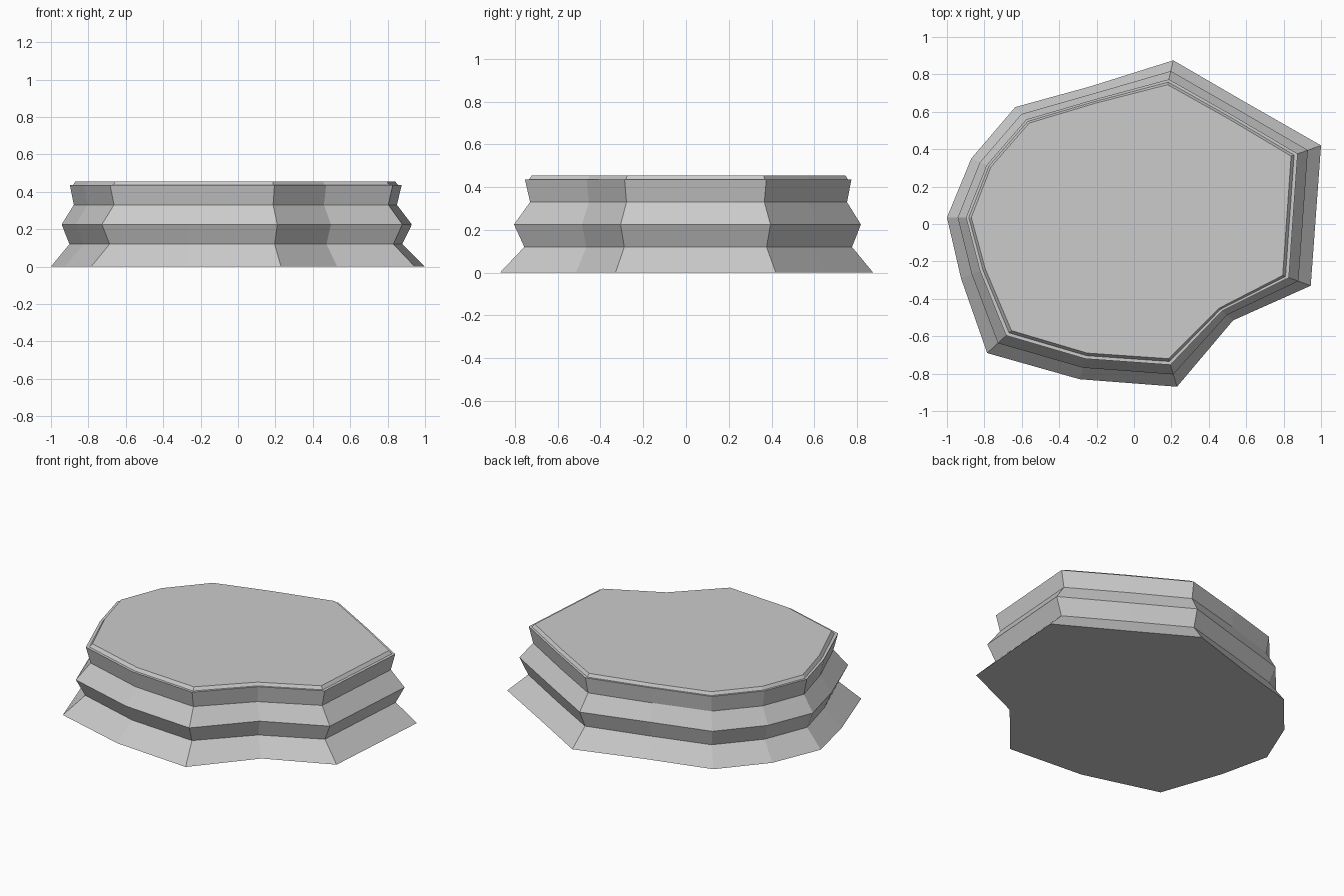
import bpy, bmesh

if "Cube" in bpy.data.objects:
    bpy.data.objects.remove(bpy.data.objects["Cube"])

# Footprint at the ground and at the top cap (matching corners)
BASE = [(0.21, 0.875), (0.58, 0.66), (1.0, 0.42), (0.945, -0.33), (0.53, -0.515),
        (0.23, -0.87), (-0.29, -0.83), (-0.785, -0.69), (-0.925, -0.29),
        (-1.0, 0.035), (-0.87, 0.35), (-0.635, 0.625), (-0.235, 0.735)]
TOP = [(0.18, 0.745), (0.51, 0.56), (0.84, 0.363), (0.795, -0.275), (0.455, -0.45),
       (0.185, -0.72), (-0.25, -0.69), (-0.655, -0.57), (-0.795, -0.24),
       (-0.87, 0.035), (-0.765, 0.305), (-0.56, 0.54), (-0.21, 0.645)]

# Zigzag side profile: height, blend from ground footprint to top footprint
PROFILE = [(0.0, 0.0), (0.12, 0.76), (0.225, 0.44), (0.33, 0.94),
           (0.435, 0.78), (0.435, 0.90), (0.455, 1.0)]

grey = bpy.data.materials.new("light_grey_stone")
grey.diffuse_color = (0.6, 0.6, 0.6, 1)
grey.use_nodes = True
grey.node_tree.nodes["Principled BSDF"].inputs["Base Color"].default_value = grey.diffuse_color

bm = bmesh.new()
rings = []
for z, t in PROFILE:
    rings.append([bm.verts.new((a[0] + (b[0] - a[0]) * t, a[1] + (b[1] - a[1]) * t, z))
                  for a, b in zip(BASE, TOP)])

# Side walls, ledge and raised cap edge
n = len(BASE)
for lower, upper in zip(rings, rings[1:]):
    for i in range(n):
        j = (i + 1) % n
        bm.faces.new((lower[i], upper[i], upper[j], lower[j]))

# Closed underside and top
bm.faces.new(rings[0])
bm.faces.new(rings[-1])
bmesh.ops.recalc_face_normals(bm, faces=bm.faces)

mesh = bpy.data.meshes.new("rock_platform")
bm.to_mesh(mesh)
bm.free()
mesh.materials.append(grey)
platform = bpy.data.objects.new("rock_platform", mesh)
bpy.context.collection.objects.link(platform)
